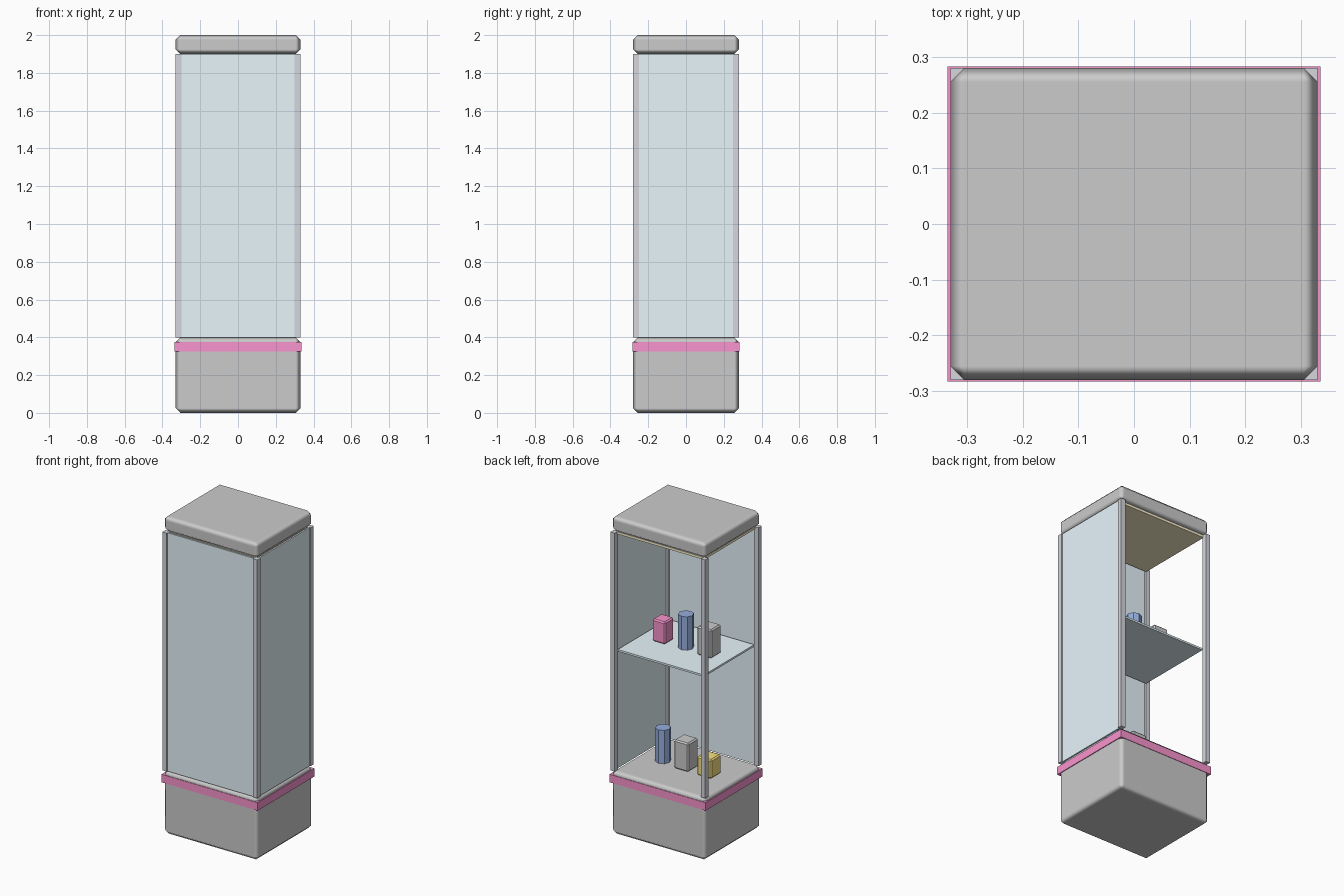
import bpy, math

if "Cube" in bpy.data.objects:
    bpy.data.objects.remove(bpy.data.objects["Cube"])


def material(name, rgb):
    m = bpy.data.materials.new(name)
    m.diffuse_color = (*rgb, 1)
    m.use_nodes = True
    m.node_tree.nodes["Principled BSDF"].inputs["Base Color"].default_value = m.diffuse_color
    return m


GLASS = material("glass_blue", (0.80, 0.92, 0.97))
METAL = material("metal", (0.66, 0.68, 0.73))
PINK = material("pink", (0.95, 0.30, 0.62))
BLUE = material("blue", (0.30, 0.42, 0.72))
YELLOW = material("yellow", (0.93, 0.75, 0.22))
LIGHT = material("warm_light", (1.0, 0.90, 0.62))


def finish(o, name, mat):
    o.name = name
    if mat:
        o.data.materials.append(mat)
    return o


def box(name, size, x, y, z0, mat=None, bevel=0, soft=False):
    """Box standing on z0, with an optional chamfer."""
    bpy.ops.mesh.primitive_cube_add(size=1, location=(x, y, z0 + size[2] / 2))
    o = bpy.context.object
    o.scale = size
    bpy.ops.object.transform_apply(location=False, rotation=False, scale=True)
    if bevel:
        b = o.modifiers.new("bevel", "BEVEL")
        b.width = bevel
        b.segments = 1
        if soft:
            b.harden_normals = True
            bpy.ops.object.shade_smooth()
    return finish(o, name, mat)


def bottle(name, x, z0):
    """Eight-sided prism standing on z0."""
    h = 0.21
    bpy.ops.mesh.primitive_cylinder_add(vertices=8, radius=0.045, depth=h,
                                        location=(x, 0, z0 + h / 2))
    return finish(bpy.context.object, name, BLUE)


FLOOR, CEILING, SHELF = 0.4, 1.9, 1.145
H = CEILING - FLOOR

# Plinth, accent band and lid
box("plinth", (0.66, 0.56, FLOOR), 0, 0, 0, None, 0.025, True)
box("accent_band", (0.67, 0.566, 0.05), 0, 0, 0.325, PINK)
box("lid", (0.66, 0.56, 0.1), 0, 0, CEILING, None, 0.025, True)

# Corner posts
for sx in (-1, 1):
    for sy in (-1, 1):
        side = ("left", "right")[sx > 0]
        end = ("front", "back")[sy > 0]
        box(f"post_{end}_{side}", (0.03, 0.03, H), sx * 0.315, sy * 0.265, FLOOR, METAL)

# Glass on front and right; left and back are open
box("front_glass", (0.60, 0.01, H), 0, -0.268, FLOOR, GLASS)
box("right_glass", (0.01, 0.50, H), 0.318, 0, FLOOR, GLASS)

# Shelf and ceiling light
box("shelf", (0.60, 0.50, 0.012), 0, 0, SHELF, GLASS)
box("light_panel", (0.61, 0.51, 0.015), 0, 0, CEILING - 0.015, LIGHT)

# Displayed goods
TOP = SHELF + 0.012
bottle("lower_bottle", 0.16, FLOOR)
box("lower_grey_carton", (0.1, 0.1, 0.18), 0, 0, FLOOR, None, 0.008)
box("lower_yellow_carton", (0.1, 0.1, 0.12), -0.16, 0, FLOOR, YELLOW, 0.008)
box("upper_pink_carton", (0.09, 0.09, 0.14), 0.16, 0, TOP, PINK, 0.008)
bottle("upper_bottle", 0, TOP)
box("upper_grey_carton", (0.1, 0.1, 0.18), -0.16, 0, TOP, None, 0.008)
